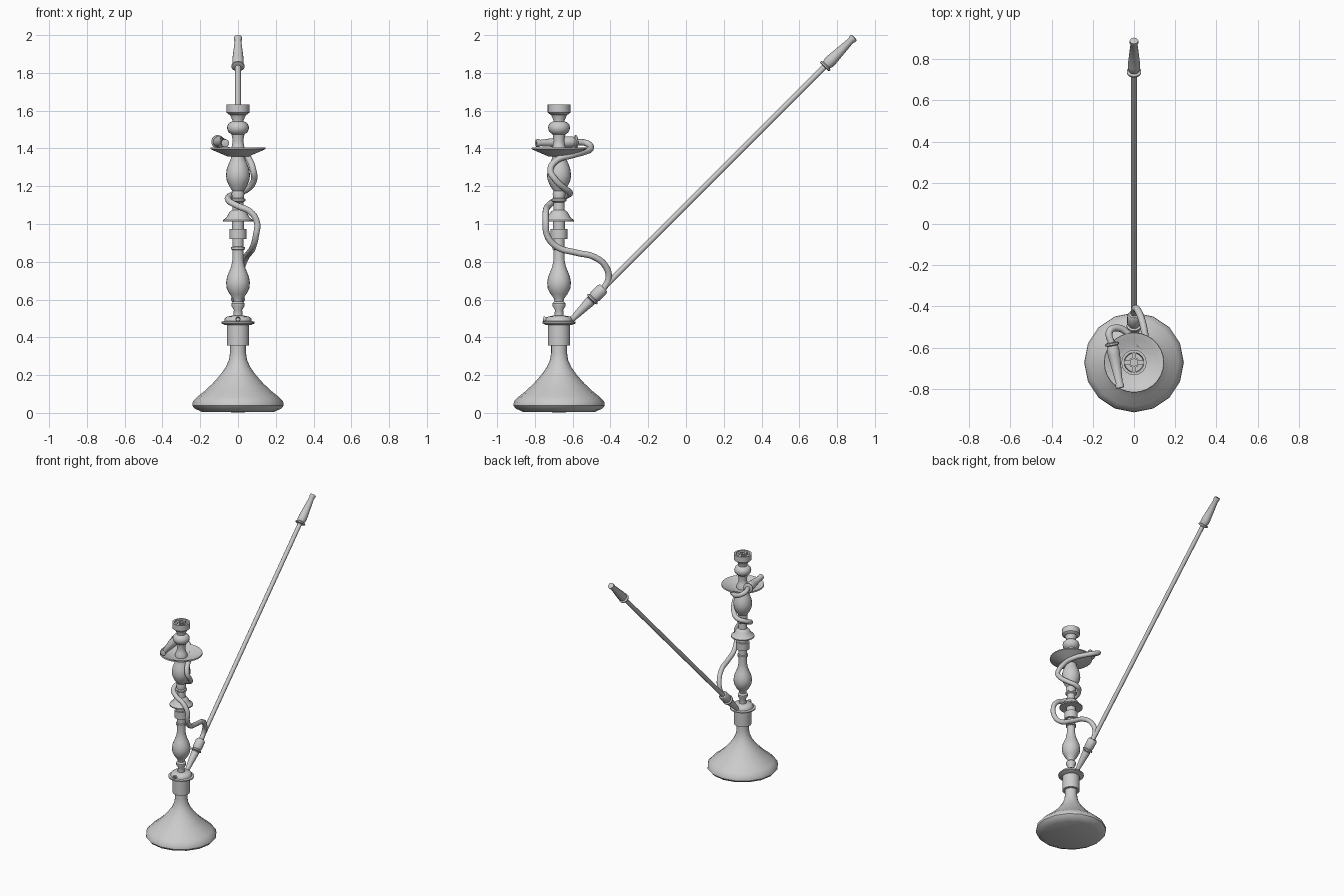
import bpy, bmesh, math
from mathutils import Vector

AXIS_Y = -0.672
grey = bpy.data.materials.new("warm_grey_metal")
grey.diffuse_color = (0.6, 0.6, 0.6, 1)


def finish(obj, angle=40):
    obj.data.materials.append(grey)
    bpy.ops.object.select_all(action='DESELECT')
    obj.select_set(True)
    bpy.context.view_layer.objects.active = obj
    bpy.ops.object.shade_smooth_by_angle(angle=math.radians(angle))


def lathe(name, profile, origin=(0, AXIS_Y, 0), direction=(0, 0, 1), sides=20):
    """Spin (radius, height) points round an axis; radius 0 closes an end."""
    bm = bmesh.new()
    rot = Vector((0, 0, 1)).rotation_difference(Vector(direction)).to_matrix()
    rings = []
    for r, h in profile:
        count = 1 if r == 0 else sides
        rings.append([bm.verts.new(rot @ Vector((r * math.sin(2 * math.pi * i / sides),
                      r * math.cos(2 * math.pi * i / sides), h)) + Vector(origin))
                      for i in range(count)])
    for a, b in zip(rings, rings[1:]):
        for i in range(sides):
            j = (i + 1) % sides
            loop = [a[i % len(a)], a[j % len(a)], b[j % len(b)], b[i % len(b)]]
            bm.faces.new(list(dict.fromkeys(loop)))
    bmesh.ops.recalc_face_normals(bm, faces=bm.faces)
    me = bpy.data.meshes.new(name)
    bm.to_mesh(me)
    bm.free()
    obj = bpy.data.objects.new(name, me)
    bpy.context.collection.objects.link(obj)
    finish(obj)
    return obj


# Flared base and its neck
lathe("base", [(0, 0.003), (0.19, 0.005), (0.228, 0.022), (0.242, 0.038), (0.239, 0.06),
               (0.215, 0.085), (0.175, 0.117), (0.135, 0.155), (0.095, 0.2), (0.066, 0.24),
               (0.048, 0.28), (0.042, 0.32), (0.042, 0.37), (0, 0.37)], sides=16)
lathe("base_collar", [(0, 0.357), (0.059, 0.357), (0.059, 0.468), (0, 0.468)])
lathe("port_disc", [(0, 0.464), (0.066, 0.464), (0.088, 0.474), (0.088, 0.482), (0.073, 0.486),
                    (0.07, 0.5), (0.058, 0.51), (0.03, 0.515), (0, 0.515)])

# Turned column sections
lathe("lower_spindle", [(0, 0.51), (0.025, 0.51), (0.022, 0.545), (0.034, 0.565), (0.034, 0.58),
                        (0.024, 0.59), (0.027, 0.605), (0.045, 0.63), (0.06, 0.66), (0.063, 0.69),
                        (0.058, 0.72), (0.046, 0.75), (0.036, 0.775), (0.029, 0.81), (0.029, 0.863),
                        (0.036, 0.866), (0.036, 0.877), (0.029, 0.88), (0.029, 0.925), (0, 0.925)])
lathe("middle_collar", [(0, 0.92), (0.045, 0.92), (0.045, 0.974), (0.032, 0.974),
                        (0.032, 1.02), (0, 1.02)])
lathe("skirt", [(0, 1.012), (0.08, 1.012), (0.08, 1.02), (0.06, 1.035), (0.05, 1.055),
                (0.042, 1.065), (0.03, 1.075), (0.028, 1.115), (0.039, 1.122),
                (0.039, 1.132), (0.03, 1.138), (0, 1.138)])
lathe("upper_spindle", [(0, 1.13), (0.03, 1.13), (0.034, 1.16), (0.03, 1.175), (0.046, 1.2),
                        (0.059, 1.228), (0.064, 1.255), (0.06, 1.29), (0.049, 1.32),
                        (0.038, 1.345), (0.036, 1.375), (0, 1.375)])

# Ash plate
lathe("plate", [(0, 1.357), (0.055, 1.357), (0.08, 1.368), (0.12, 1.385), (0.146, 1.397),
                (0.144, 1.405), (0.118, 1.397), (0.08, 1.38), (0.05, 1.376), (0, 1.376)], sides=28)

# Neck, bulge and bowl
lathe("top_neck", [(0, 1.37), (0.042, 1.37), (0.042, 1.395), (0.033, 1.41), (0.028, 1.44),
                   (0.034, 1.475), (0.048, 1.484), (0.056, 1.498), (0.058, 1.511), (0.054, 1.526),
                   (0.043, 1.538), (0.03, 1.543), (0.03, 1.55), (0.044, 1.582), (0, 1.582)])
lathe("bowl", [(0, 1.578), (0.045, 1.578), (0.061, 1.59), (0.061, 1.632), (0.048, 1.632),
               (0.045, 1.604), (0, 1.604)])
lathe("bowl_post", [(0, 1.6), (0.027, 1.6), (0.027, 1.63), (0.018, 1.63), (0.018, 1.61), (0, 1.61)],
      sides=8)
for k in range(4):
    a = k * math.pi / 2
    bpy.ops.mesh.primitive_cube_add(
        size=1, location=(0.037 * math.cos(a), AXIS_Y + 0.037 * math.sin(a), 1.614),
        rotation=(0, 0, a))
    rib = bpy.context.object
    rib.scale = (0.026, 0.018, 0.03)
    rib.name = "bowl_rib"
    finish(rib)

# Small release valve on the front of the disc
lathe("release_valve", [(0, 0), (0.013, 0), (0.013, 0.035), (0.009, 0.035), (0.009, 0.02), (0, 0.02)],
      (0, AXIS_Y - 0.05, 0.491), (0, -1, 0.2), 12)

# Stem: port adaptor, long rod, mouthpiece
SLOPE = Vector((0, 1, 1)).normalized()
MOUTH = [(0, 0), (0.026, 0), (0.035, 0.004), (0.035, 0.012), (0.025, 0.017), (0.03, 0.03),
         (0.03, 0.06), (0.017, 0.2), (0.021, 0.206), (0.021, 0.222), (0.012, 0.225), (0, 0.223)]
foot = Vector((0, -0.622, 0.476))
lathe("port_adaptor", [(0, 0), (0.011, 0), (0.015, 0.03), (0.028, 0.165), (0.024, 0.17),
                       (0.036, 0.175), (0.036, 0.183), (0.027, 0.188), (0.033, 0.2),
                       (0.033, 0.25), (0.026, 0.262), (0, 0.262)], foot, SLOPE, 16)
lathe("stem_rod", [(0, 0.25), (0.015, 0.25), (0.015, 1.93), (0, 1.93)], foot, SLOPE, 12)
lathe("stem_mouthpiece", MOUTH, foot + SLOPE * 1.915, SLOPE, 16)

# Hose wound round the column, ending in a handle resting on the plate
path = [(0, -0.435, 0.66), (0.005, -0.41, 0.71), (0.022, -0.425, 0.775), (0.043, -0.485, 0.825),
        (0.06, -0.58, 0.848), (0.08, -0.685, 0.88), (0.095, -0.735, 0.94), (0.1, -0.742, 1.01),
        (0.065, -0.742, 1.065), (0.0, -0.73, 1.095), (-0.05, -0.69, 1.125), (-0.04, -0.635, 1.15),
        (0.005, -0.615, 1.165), (0.055, -0.645, 1.19), (0.085, -0.692, 1.235),
        (0.08, -0.718, 1.285), (0.062, -0.685, 1.337), (0.035, -0.6, 1.365),
        (-0.02, -0.54, 1.382), (-0.075, -0.505, 1.4), (-0.118, -0.52, 1.425), (-0.108, -0.585, 1.435)]
curve = bpy.data.curves.new("hose", 'CURVE')
curve.dimensions = '3D'
curve.bevel_depth = 0.017
curve.bevel_resolution = 3
curve.resolution_u = 6
curve.use_fill_caps = True
spline = curve.splines.new('BEZIER')
spline.bezier_points.add(len(path) - 1)
for point, co in zip(spline.bezier_points, path):
    point.co = co
    point.handle_left_type = point.handle_right_type = 'AUTO'
hose = bpy.data.objects.new("hose", curve)
bpy.context.collection.objects.link(hose)
bpy.ops.object.select_all(action='DESELECT')
hose.select_set(True)
bpy.context.view_layer.objects.active = hose
bpy.ops.object.convert(target='MESH')
finish(bpy.context.object)
lathe("hose_handle", MOUTH, (-0.108, -0.575, 1.436), (0.04, -0.215, -0.008), 16)
